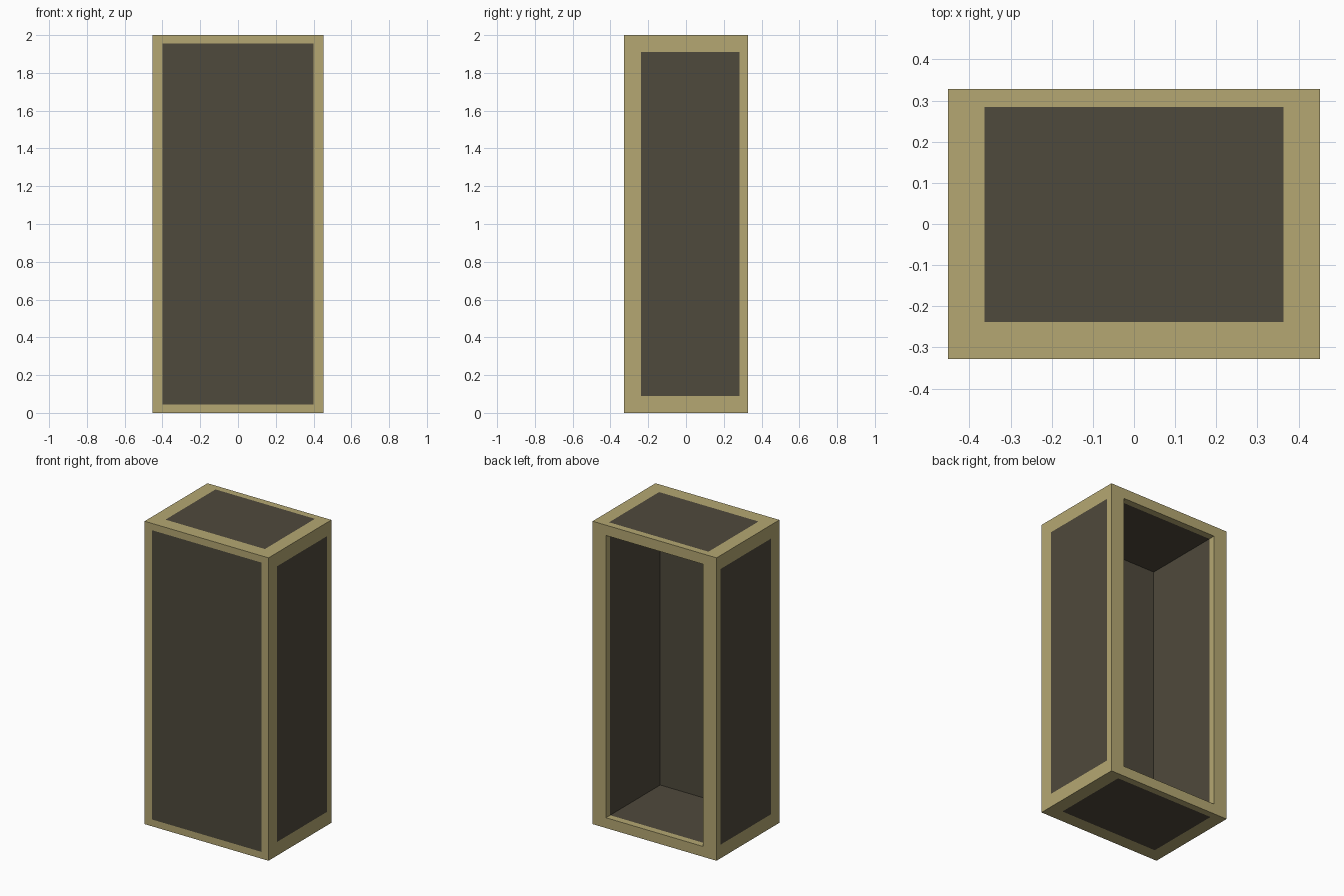
import bpy, bmesh
from mathutils import Vector

if "Cube" in bpy.data.objects:
    bpy.data.objects.remove(bpy.data.objects["Cube"])

X, Y, H = 0.4525, 0.328, 2.0        # outer half width, half depth, height
IX, IZ = 0.355, 0.068               # inner half width, floor thickness
Y0, Y1 = -0.238, 0.284              # inner depth range


def material(name, rgb):
    m = bpy.data.materials.new(name)
    m.diffuse_color = (*rgb, 1)
    m.use_nodes = True
    m.node_tree.nodes["Principled BSDF"].inputs["Base Color"].default_value = m.diffuse_color
    return m


tan = material("tan_frame", (0.46, 0.39, 0.17))
dark = material("dark_panel", (0.078, 0.067, 0.045))


def point(axis, pos, u, v):
    p = [u, v]
    p.insert(axis, pos)
    return Vector(p)


def corners(axis, pos, r):
    u0, u1, v0, v1 = r
    return [point(axis, pos, u, v) for u, v in ((u0, v0), (u1, v0), (u1, v1), (u0, v1))]


def quad(bm, pts, facing):
    f = bm.faces.new([bm.verts.new(p) for p in pts])
    f.normal_update()
    if f.normal.dot(facing) < 0:
        f.normal_flip()


def ring(bm, outer, inner, facing):
    for i in range(4):
        j = (i + 1) % 4
        quad(bm, [outer[i], outer[j], inner[j], inner[i]], facing)


def finish(name, bm, mat):
    bmesh.ops.remove_doubles(bm, verts=bm.verts, dist=1e-5)
    me = bpy.data.meshes.new(name)
    bm.to_mesh(me)
    bm.free()
    me.materials.append(mat)
    ob = bpy.data.objects.new(name, me)
    bpy.context.collection.objects.link(ob)


# Each side: name, axis, position, outer rectangle, inset rectangle
front = (-X, X, 0, H)
side = (-Y, Y, 0, H)
flat = (-X, X, -Y, Y)
side_in = (Y0, Y1, 0.09, H - 0.09)
flat_in = (-0.363, 0.363, Y0, Y1)
opening = (-IX, IX, IZ, H - IZ)
sides = [
    ("front_panel", 1, -Y, front, (-0.4, 0.4, 0.045, H - 0.045)),
    ("right_panel", 0, X, side, side_in),
    ("left_panel", 0, -X, side, side_in),
    ("top_panel", 2, H, flat, flat_in),
    ("bottom_panel", 2, 0, flat, flat_in),
    ("back_opening", 1, Y, front, opening),
]

# Outer frame with flush panels; the back stays open
frame = bmesh.new()
for name, axis, pos, outer, inner in sides:
    facing = Vector((0, 0, 0))
    facing[axis] = 1 if pos > 0 else -1
    ring(frame, corners(axis, pos, outer), corners(axis, pos, inner), facing)
    if name != "back_opening":
        bm = bmesh.new()
        quad(bm, corners(axis, pos, inner), facing)
        finish(name, bm, dark)


def tube(bm, ya, yb):
    # inward-facing walls of the cavity between two depths
    a, b = corners(1, ya, opening), corners(1, yb, opening)
    for i in range(4):
        j = (i + 1) % 4
        pts = [a[i], a[j], b[j], b[i]]
        quad(bm, pts, Vector((0, 0, H / 2)) - (a[i] + a[j]) / 2)


# Light lip around the back opening
tube(frame, Y, Y1)
finish("frame", frame, tan)

# Dark lining of the interior
lining = bmesh.new()
tube(lining, Y1, Y0)
quad(lining, corners(1, Y0, opening), Vector((0, 1, 0)))
finish("inner_lining", lining, dark)
